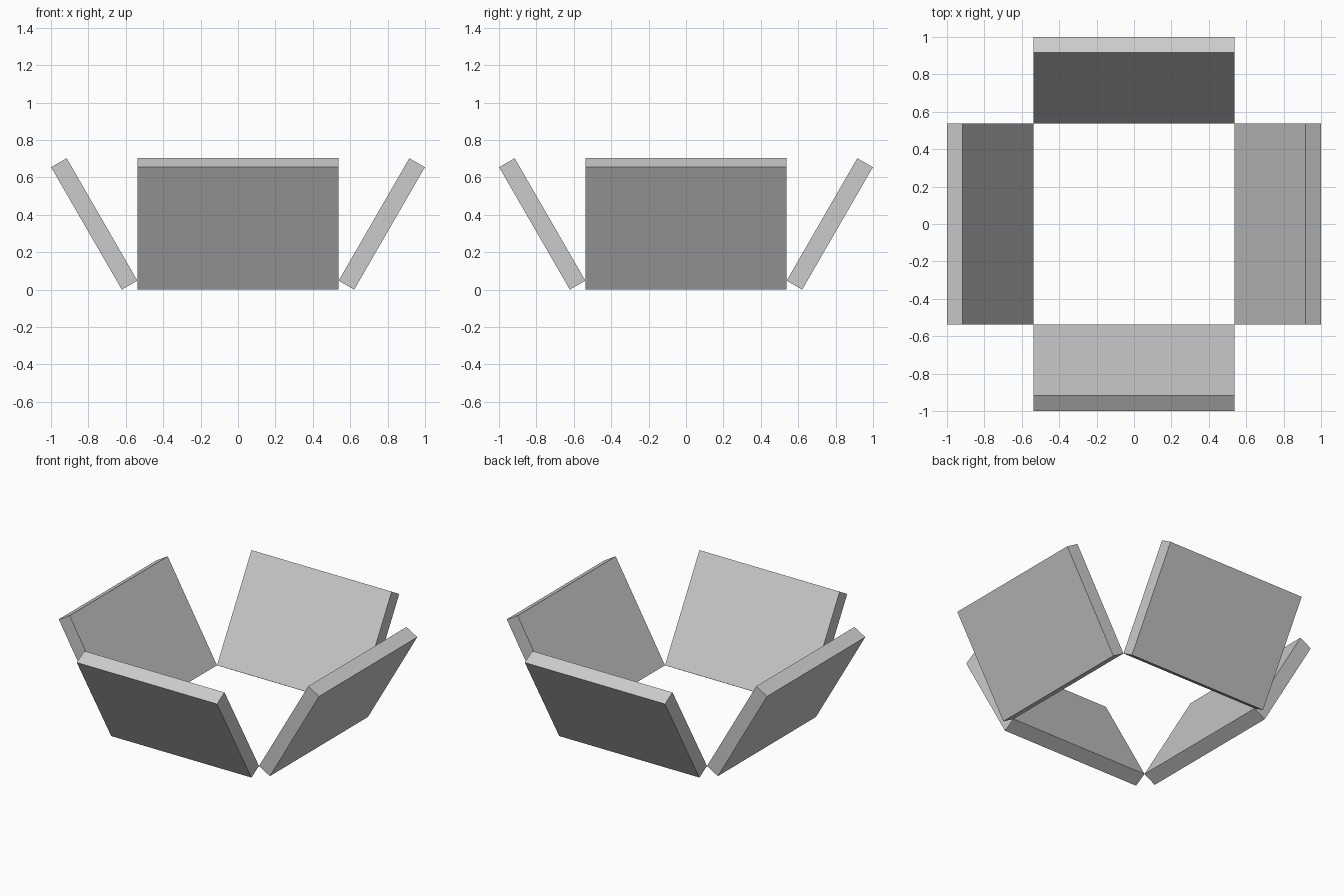
import bpy
import math
from mathutils import Matrix, Vector

default = bpy.data.objects.get("Cube")
if default:
    bpy.data.objects.remove(default, do_unlink=True)

WIDTH, HEIGHT, THICK = 1.076, 0.756, 0.096
HINGE = WIDTH / 2          # inner bottom edge of every panel
LEAN = math.radians(30)    # outward lean from vertical

grey = bpy.data.materials.new("plain_grey")
grey.use_nodes = True
colour = (0.6, 0.6, 0.6, 1)
grey.diffuse_color = colour
grey.node_tree.nodes["Principled BSDF"].inputs["Base Color"].default_value = colour


def panel(name, turn):
    """Slab hinged on its inner bottom edge, leaning outward, turned about z."""
    bpy.ops.mesh.primitive_cube_add(size=1)
    ob = bpy.context.object
    ob.name = name
    size = Matrix.Diagonal((THICK, WIDTH, HEIGHT, 1))
    to_hinge = Matrix.Translation((THICK / 2, 0, HEIGHT / 2))
    lean = Matrix.Rotation(LEAN, 4, 'Y')
    place = Matrix.Translation(Vector((HINGE, 0, THICK * math.sin(LEAN))))
    spin = Matrix.Rotation(math.radians(turn), 4, 'Z')
    ob.data.transform(spin @ place @ lean @ to_hinge @ size)
    ob.data.materials.append(grey)


# Four flaps opening outward around an empty square
for name, turn in (("left_flap", 0), ("back_flap", 90),
                   ("right_flap", 180), ("front_flap", 270)):
    panel(name, turn)
